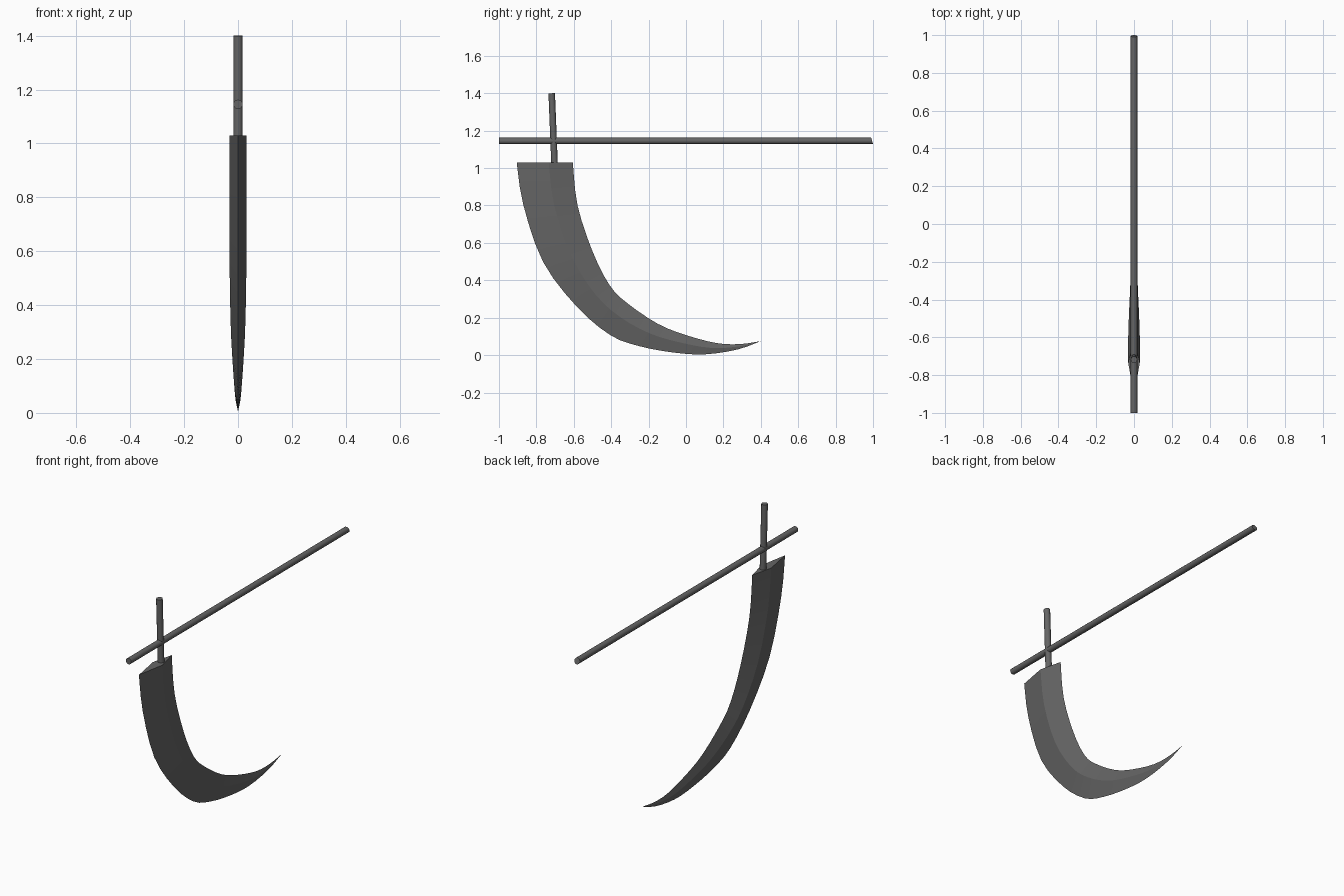
import bpy, bmesh, math
from mathutils import Vector

if "Cube" in bpy.data.objects:
    bpy.data.objects.remove(bpy.data.objects["Cube"])

steel = bpy.data.materials.new("dark grey")
steel.diffuse_color = (0.13, 0.13, 0.13, 1)
steel.use_nodes = True
steel.node_tree.nodes["Principled BSDF"].inputs["Base Color"].default_value = steel.diffuse_color


def finish(obj, angle):
    obj.data.materials.append(steel)
    bpy.ops.object.select_all(action='DESELECT')
    obj.select_set(True)
    bpy.context.view_layer.objects.active = obj
    bpy.ops.object.shade_smooth_by_angle(angle=math.radians(angle))


def rod(name, a, b, radius):
    a, b = Vector(a), Vector(b)
    d = b - a
    bpy.ops.mesh.primitive_cylinder_add(vertices=12, radius=radius, depth=d.length,
                                        location=(a + b) / 2,
                                        rotation=d.to_track_quat('Z', 'Y').to_euler())
    obj = bpy.context.object
    obj.name = name
    finish(obj, 35)
    return obj


# Blade stations: outer y, z, inner y, z, half thickness at the ridge
stations = [Vector(s) for s in (
    (-0.905, 1.03, -0.605, 1.03, 0.031),
    (-0.87, 0.805, -0.58, 0.80, 0.031),
    (-0.765, 0.50, -0.50, 0.555, 0.031),
    (-0.585, 0.26, -0.408, 0.373, 0.027),
    (-0.405, 0.107, -0.313, 0.277, 0.021),
    (-0.25, 0.048, -0.15, 0.167, 0.015),
    (-0.067, 0.014, 0.0, 0.107, 0.011),
    (0.10, 0.004, 0.165, 0.064, 0.007),
    (0.275, 0.03, 0.29, 0.059, 0.003),
    (0.40, 0.075, 0.40, 0.075, 0.0))]


def smooth_path(pts, steps):
    out = []
    for i in range(len(pts) - 1):
        p0, p1, p2 = pts[max(i - 1, 0)], pts[i], pts[i + 1]
        p3 = pts[min(i + 2, len(pts) - 1)]
        for k in range(steps):
            t = k / steps
            out.append(0.5 * (2 * p1 + (p2 - p0) * t + (2 * p0 - 5 * p1 + 4 * p2 - p3) * t * t
                              + (3 * p1 - p0 - 3 * p2 + p3) * t ** 3))
    return out


# Curved blade with a diamond cross-section running to a point
bm = bmesh.new()
rings = []
for oy, oz, iy, iz, h in smooth_path(stations, 3):
    ry, rz = oy + (iy - oy) * 0.57, oz + (iz - oz) * 0.57
    rings.append([bm.verts.new(v) for v in
                  ((0, oy, oz), (h, ry, rz), (0, iy, iz), (-h, ry, rz))])
for a, b in zip(rings, rings[1:]):
    for j in range(4):
        k = (j + 1) % 4
        bm.faces.new((a[j], a[k], b[k], b[j]))
tip = bm.verts.new((0, 0.40, 0.075))
for j in range(4):
    bm.faces.new((rings[-1][j], rings[-1][(j + 1) % 4], tip))
bm.faces.new(rings[0])
bmesh.ops.recalc_face_normals(bm, faces=bm.faces)
mesh = bpy.data.meshes.new("blade")
bm.to_mesh(mesh)
bm.free()
blade = bpy.data.objects.new("blade", mesh)
bpy.context.collection.objects.link(blade)
finish(blade, 15)

# Upright tang that carries the blade, leaning slightly
rod("tang", (0, -0.70, 0.95), (0, -0.718, 1.40), 0.0175)

# Long straight handle, its far end cut at a slight slant
handle = rod("handle", (0, -1, 1.145), (0, 1, 1.145), 0.0175)
inv = handle.matrix_world.inverted()
for v in handle.data.vertices:
    w = handle.matrix_world @ v.co
    if w.y > 0.5:
        w.y = 1 - 0.01 * (w.z - 1.1275) / 0.035
        v.co = inv @ w
